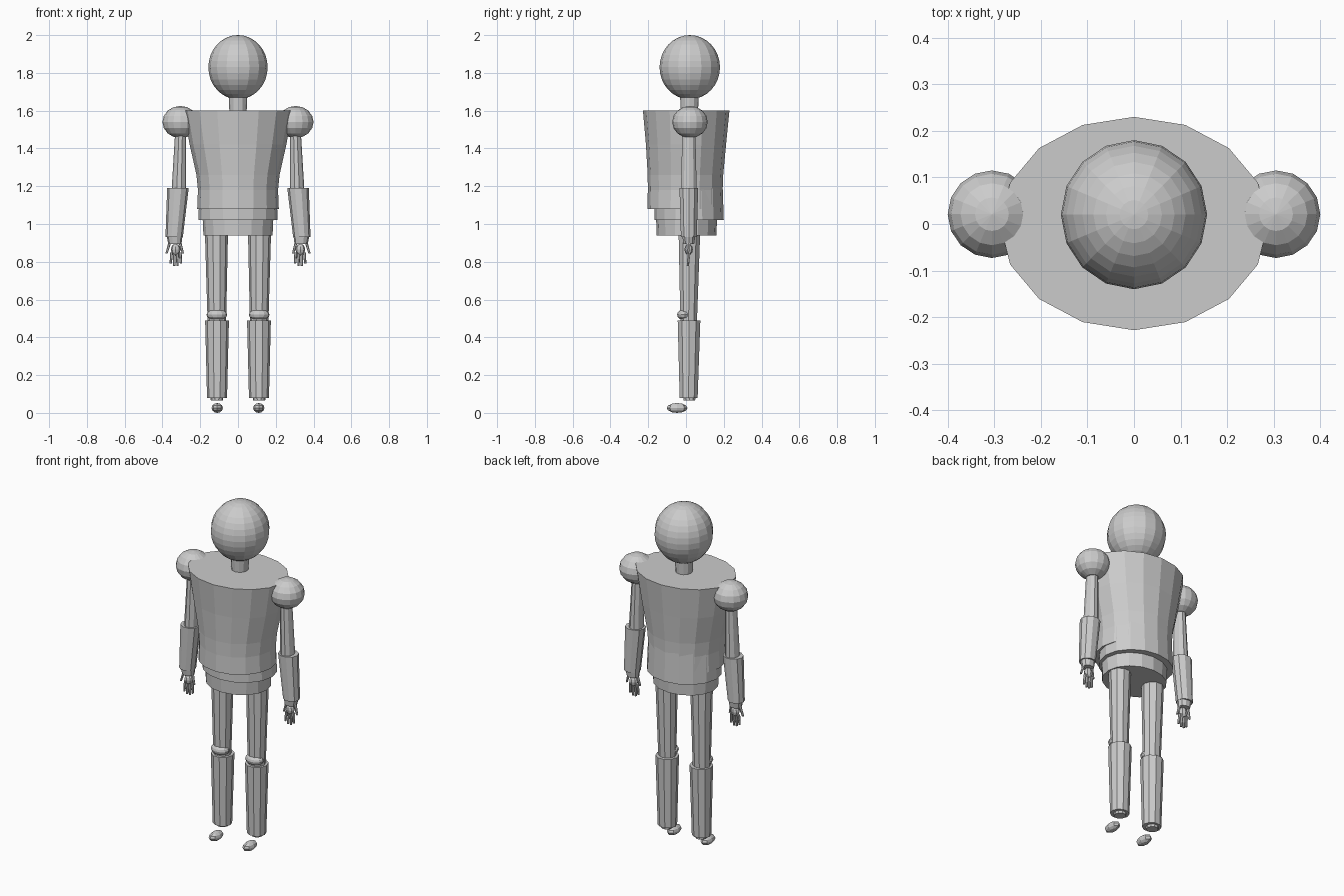
import bpy, bmesh, math
from mathutils import Matrix, Vector

grey = bpy.data.materials.new("plain grey")
grey.diffuse_color = (0.6, 0.6, 0.6, 1)


def finish(name, bm):
    bmesh.ops.recalc_face_normals(bm, faces=bm.faces)
    mesh = bpy.data.meshes.new(name)
    bm.to_mesh(mesh)
    bm.free()
    mesh.materials.append(grey)
    obj = bpy.data.objects.new(name, mesh)
    bpy.context.collection.objects.link(obj)
    return obj


def loft(name, sections, sides):
    """Capped tube through elliptical sections (x, y, z, rx, ry)."""
    bm = bmesh.new()
    rings = []
    for x, y, z, rx, ry in sections:
        rings.append([bm.verts.new((x + rx * math.cos(a), y + ry * math.sin(a), z))
                      for a in (2 * math.pi * i / sides for i in range(sides))])
    for low, high in zip(rings, rings[1:]):
        for i in range(sides):
            j = (i + 1) % sides
            bm.faces.new((low[i], low[j], high[j], high[i]))
    bm.faces.new(rings[0])
    bm.faces.new(rings[-1])
    return finish(name, bm)


def ball(name, centre, radii, segments=16, rings=8):
    bm = bmesh.new()
    bmesh.ops.create_uvsphere(bm, u_segments=segments, v_segments=rings, radius=1,
                              matrix=Matrix.Translation(Vector(centre)) @ Matrix.Diagonal((*radii, 1)))
    return finish(name, bm)


# Head and neck
ball("head", (0, 0.02, 1.83), (0.157, 0.16, 0.17), 16, 16)
loft("neck", [(0, 0.018, 1.58, 0.045, 0.045), (0, 0.018, 1.69, 0.05, 0.05)], 12)

# Trunk: chest shell, stomach band and pelvis
loft("chest", [(0, -0.005, 1.08, 0.216, 0.2), (0, -0.004, 1.18, 0.212, 0.198),
               (0, -0.003, 1.26, 0.22, 0.2), (0, 0, 1.42, 0.256, 0.212),
               (0, 0.001, 1.60, 0.288, 0.229)], 16)
loft("stomach", [(0, 0.016, 1.02, 0.21, 0.184), (0, 0.014, 1.2, 0.203, 0.18)], 16)
loft("pelvis", [(0, 0.003, 0.94, 0.183, 0.158), (0, 0.003, 1.05, 0.188, 0.162)], 16)

for side, s in (("left", 1), ("right", -1)):
    # Arm
    ball(f"{side}_shoulder", (s * 0.305, 0.021, 1.54), (0.095, 0.094, 0.085), 16, 8)
    loft(f"{side}_upper_arm", [(s * 0.313, 0.015, 1.17, 0.039, 0.044),
                               (s * 0.303, 0.015, 1.5, 0.029, 0.036)], 10)
    loft(f"{side}_forearm", [(s * 0.338, 0.015, 0.93, 0.046, 0.044),
                             (s * 0.318, 0.015, 1.19, 0.057, 0.052)], 10)
    loft(f"{side}_wrist", [(s * 0.334, 0.015, 0.895, 0.035, 0.03),
                           (s * 0.336, 0.015, 0.935, 0.042, 0.036)], 10)

    # Hand with four fingers and two side digits
    ball(f"{side}_palm", (s * 0.33, 0.014, 0.865), (0.026, 0.022, 0.03), 8, 6)
    for i in range(4):
        x = 0.302 + 0.018 * i
        drop = 0.012 if i in (1, 2) else 0
        loft(f"{side}_finger_{i + 1}", [(s * x, 0.01, 0.79 - drop, 0.006, 0.007),
                                        (s * (0.33 + (x - 0.33) * 0.85), 0.014, 0.848, 0.008, 0.01)], 6)
    for name, outer, inner in (("outer_digit", 0.378, 0.36), ("inner_digit", 0.292, 0.308)):
        loft(f"{side}_{name}", [(s * outer, 0.01, 0.845, 0.006, 0.007),
                                (s * inner, 0.015, 0.905, 0.008, 0.01)], 6)

    # Leg
    loft(f"{side}_thigh", [(s * 0.112, 0.014, 0.48, 0.049, 0.046),
                           (s * 0.114, 0.018, 0.95, 0.061, 0.06)], 10)
    ball(f"{side}_knee", (s * 0.112, -0.005, 0.52), (0.055, 0.042, 0.03), 12, 8)
    loft(f"{side}_shin", [(s * 0.111, 0.014, 0.08, 0.053, 0.05),
                          (s * 0.111, 0.016, 0.49, 0.063, 0.063)], 10)
    loft(f"{side}_ankle", [(s * 0.112, 0.018, 0.065, 0.032, 0.032),
                           (s * 0.112, 0.018, 0.09, 0.034, 0.034)], 10)
    ball(f"{side}_foot", (s * 0.11, -0.047, 0.026), (0.03, 0.055, 0.026), 8, 6)
